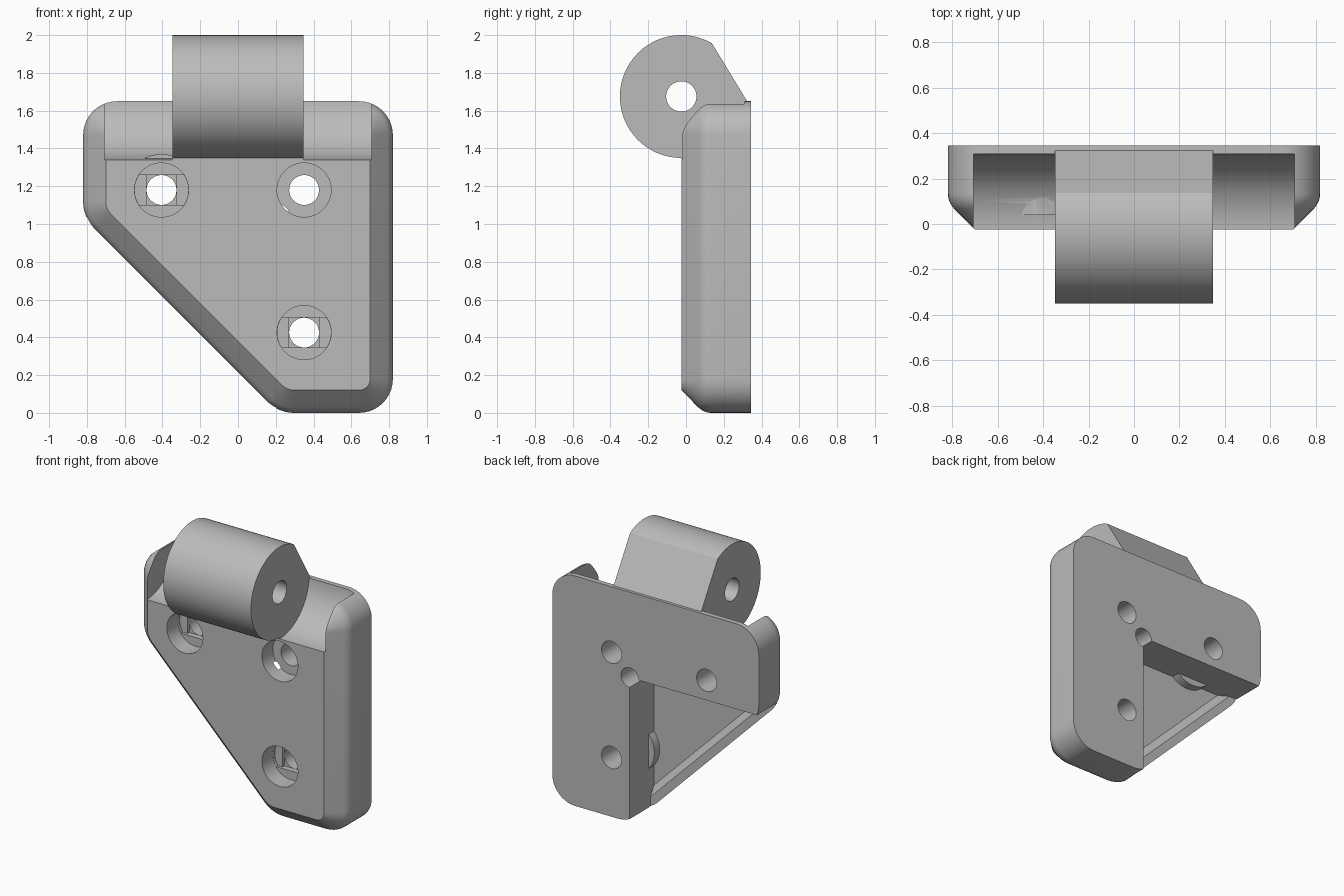
import bpy, bmesh, math
from mathutils import Vector

if "Cube" in bpy.data.objects:
    bpy.data.objects.remove(bpy.data.objects["Cube"])

grey = bpy.data.materials.new("mid grey")
grey.diffuse_color = (0.5, 0.5, 0.5, 1)
grey.use_nodes = True
grey.node_tree.nodes["Principled BSDF"].inputs["Base Color"].default_value = grey.diffuse_color


def loft(name, rings):
    """Closed solid through a list of equal-length rings of points."""
    bm = bmesh.new()
    rows = [[bm.verts.new(p) for p in ring] for ring in rings]
    n = len(rows[0])
    for a, b in zip(rows, rows[1:]):
        for i in range(n):
            j = (i + 1) % n
            bm.faces.new((a[i], a[j], b[j], b[i]))
    bm.faces.new(rows[0])
    bm.faces.new(rows[-1])
    bmesh.ops.recalc_face_normals(bm, faces=bm.faces)
    me = bpy.data.meshes.new(name)
    bm.to_mesh(me)
    bm.free()
    ob = bpy.data.objects.new(name, me)
    me.materials.append(grey)
    bpy.context.collection.objects.link(ob)
    return ob


def prism_y(name, xz, y0, y1):
    return loft(name, [[(x, y, z) for x, z in xz] for y in (y0, y1)])


def prism_x(name, yz, x0, x1):
    return loft(name, [[(x, y, z) for y, z in yz] for x in (x0, x1)])


def arc(cx, cy, r, a0=0, a1=360, n=64):
    steps = n if a1 - a0 == 360 else n + 1
    return [(cx + r * math.cos(math.radians(a0 + (a1 - a0) * i / n)),
             cy + r * math.sin(math.radians(a0 + (a1 - a0) * i / n))) for i in range(steps)]


def combine(target, tool, op='DIFFERENCE'):
    mod = target.modifiers.new("bool", 'BOOLEAN')
    mod.operation, mod.solver, mod.object = op, 'EXACT', tool
    bpy.context.view_layer.objects.active = target
    bpy.ops.object.modifier_apply(modifier=mod.name)
    bpy.data.objects.remove(tool)


FRONT, BACK, FLOOR, RIM = -0.025, 0.345, 0.07, 0.11
AY, AZ = -0.025, 1.675                     # pin axis
WX, WZ = 0.205, 1.037                      # inner walls of the L-shaped back

# Plate outline: corner point and fillet radius
corners = [((0.82, 0), 0.18), ((0.82, 1.65), 0.18), ((-0.82, 1.65), 0.18),
           ((-0.82, 1.03), 0.22), ((0.21, 0), 0.22)]


def outline(inset, n=10):
    pts = []
    for i, (c, r) in enumerate(corners):
        c = Vector(c)
        u = (Vector(corners[i - 1][0]) - c).normalized()
        v = (Vector(corners[(i + 1) % 5][0]) - c).normalized()
        half = u.angle(v) / 2
        mid = c + (u + v).normalized() * (r / math.sin(half))
        sweep = math.pi - 2 * half
        out = (c - mid).normalized()
        base = math.atan2(out.y, out.x)
        for k in range(n + 1):
            a = base + sweep * (k / n - 0.5)
            pts.append((mid.x + (r - inset) * math.cos(a), mid.y + (r - inset) * math.sin(a)))
    return pts


# Plate body with a chamfered, softened front edge
levels = [(BACK, 0)]
for k in range(7):
    a = math.radians(45 * k / 6)
    levels.append((0.136 - 0.1 * math.sin(a), 0.1 * (1 - math.cos(a))))
levels.append((FRONT, 0.12))
body = loft("hinge_leaf", [[(x, y, z) for x, z in outline(d)] for y, d in levels])

# Curved clearance grooves either side of the knuckle
for x0, x1 in ((-0.707, -0.348), (0.348, 0.707)):
    combine(body, prism_x("groove", arc(AY, AZ, 0.335, n=96), x0, x1))

# Knuckle with sloped back, then its pin hole
profile = arc(AY, AZ, 0.325, 60, 270, 72)
profile += [(0.1, 1.38), (0.25, 1.5), (0.325, 1.62), (0.325, 1.648)]
combine(body, prism_x("knuckle", profile, -0.348, 0.348), 'UNION')
combine(body, prism_x("pin_hole", arc(AY, AZ, 0.08), -0.6, 0.6))

# Open back recess with a sloping rim along the diagonal
combine(body, prism_y("recess", [(WX, WZ), (-1.5, WZ), (-1.5, -0.5), (WX, -0.5)], RIM, 0.6))


def triangle(y, offset):
    c = 0.21 + offset * math.sqrt(2)
    return [(WX, y, WZ), (c - WZ, y, WZ), (WX, y, c - WX)]


combine(body, loft("recess_floor", [triangle(FLOOR, 0.11), triangle(RIM + 0.001, 0.06)]))
combine(body, prism_y("corner_relief", arc(WX, WZ, 0.07, n=32), FLOOR, 0.6))

# Screw holes: bosses, counterbores, stepped bridging and through holes
holes = [(-0.405, 1.18, True), (0.35, 1.18, False), (0.35, 0.425, True)]
for x, z, stepped in holes:
    if stepped:
        combine(body, prism_y("boss", arc(x, z, 0.19), 0.04, 0.13), 'UNION')
for x, z, stepped in holes:
    combine(body, prism_y("counterbore", arc(x, z, 0.143), -0.3, 0.1))
    if stepped:
        slot = arc(x, z, 0.142, -34, 34, 12) + arc(x, z, 0.142, 146, 214, 12)
        combine(body, prism_y("slot", slot, 0.05, 0.12))
        s = 0.0795
        square = [(x - s, z - s), (x + s, z - s), (x + s, z + s), (x - s, z + s)]
        combine(body, prism_y("square", square, 0.05, 0.14))
    combine(body, prism_y("screw_hole", arc(x, z, 0.079, n=48), 0.05, 0.6))

# Smooth curves, crisp edges
bpy.ops.object.select_all(action='DESELECT')
body.select_set(True)
bpy.context.view_layer.objects.active = body
bpy.ops.object.shade_smooth_by_angle(angle=math.radians(25))
